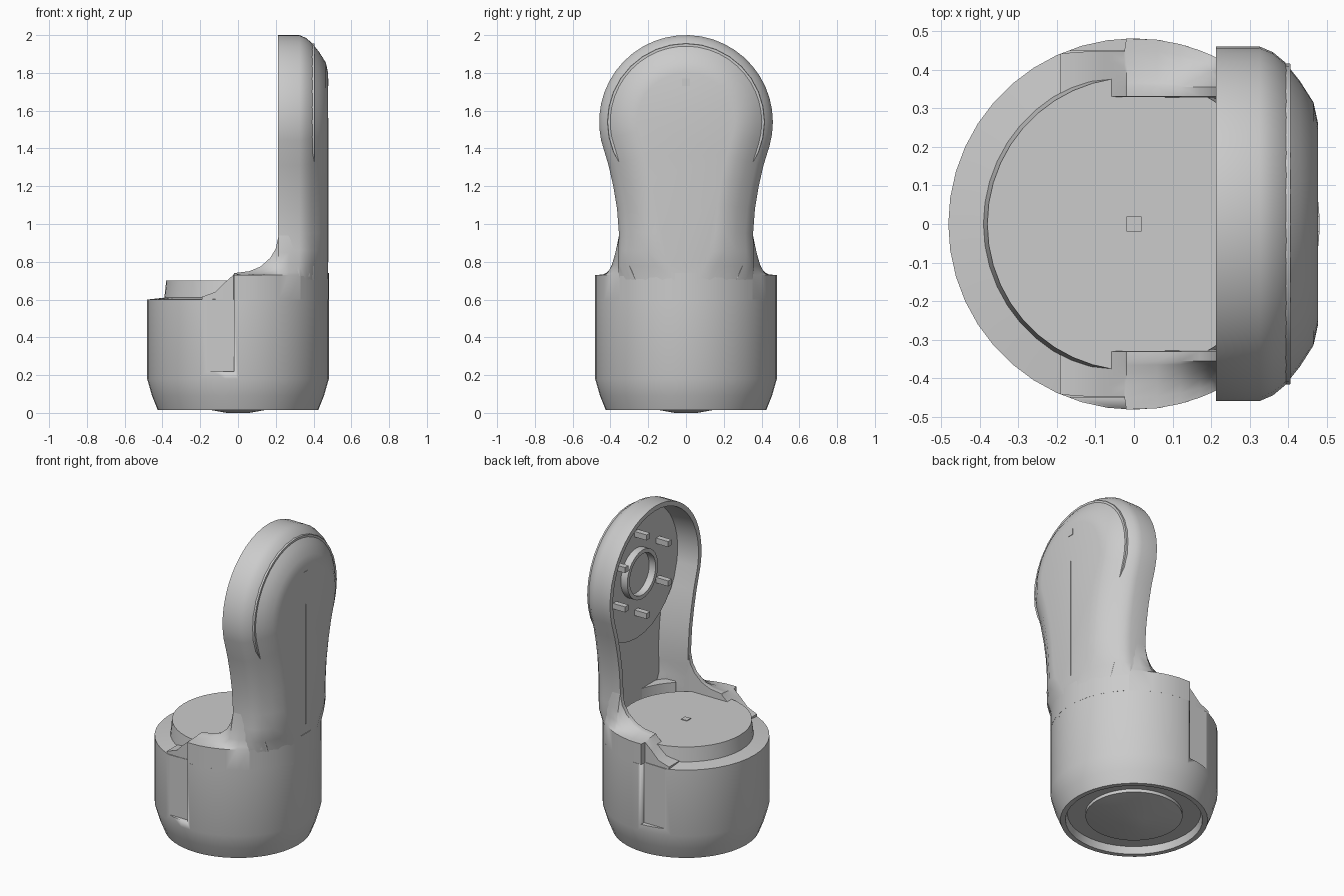
import bpy, bmesh, math
from mathutils import Vector

if "Cube" in bpy.data.objects:
    bpy.data.objects.remove(bpy.data.objects["Cube"])

GREY = bpy.data.materials.new("plain grey")
GREY.use_nodes = True
COLOUR = (0.6, 0.6, 0.6, 1)
GREY.diffuse_color = COLOUR
GREY.node_tree.nodes["Principled BSDF"].inputs["Base Color"].default_value = COLOUR
R = 0.481
TOP = 0.6  # height of the base rim


def finish(name, bm, angle=30):
    bmesh.ops.recalc_face_normals(bm, faces=bm.faces)
    mesh = bpy.data.meshes.new(name)
    bm.to_mesh(mesh)
    bm.free()
    mesh.materials.append(GREY)
    ob = bpy.data.objects.new(name, mesh)
    bpy.context.collection.objects.link(ob)
    bpy.ops.object.select_all(action="DESELECT")
    ob.select_set(True)
    bpy.context.view_layer.objects.active = ob
    bpy.ops.object.shade_smooth_by_angle(angle=math.radians(angle))
    return ob


def loft(name, rings):
    """Skin closed rings of equal length and cap both ends."""
    bm = bmesh.new()
    rows = [[bm.verts.new(p) for p in ring] for ring in rings]
    n = len(rows[0])
    for a, b in zip(rows, rows[1:]):
        for i in range(n):
            j = (i + 1) % n
            bm.faces.new((a[i], a[j], b[j], b[i]))
    bm.faces.new(rows[0])
    bm.faces.new(rows[-1])
    return finish(name, bm)


def turned(name, profile, steps=44):
    return loft(name, [[(r * math.cos(t), r * math.sin(t), z) for t in
                [i * math.tau / steps for i in range(steps)]] for r, z in profile])


def box(name, centre, size):
    bm = bmesh.new()
    bmesh.ops.create_cube(bm, size=1)
    for v in bm.verts:
        v.co = Vector(v.co[k] * size[k] + centre[k] for k in range(3))
    return finish(name, bm)


# Round base: shallow domed foot plate, rim, tapered foot and raised turntable
base = turned("base", [(0.06, 0.0), (0.28, 0.04), (0.28, 0.06), (0.385, 0.06), (0.395, 0.015),
                       (0.425, 0.015), (0.455, 0.09), (R, 0.18), (R, TOP),
                       (0.39, TOP + 0.01), (0.38, 0.7)])

# Recessed side panels cut in the base
for side in (-1, 1):
    cutter = box("panel_cutter", (-0.11, side * 0.55, 0.42), (0.18, 0.2, 0.4))
    cutter.hide_render = True
    mod = base.modifiers.new("panel", "BOOLEAN")
    mod.operation, mod.solver, mod.object = "DIFFERENCE", "EXACT", cutter
    bpy.ops.object.select_all(action="DESELECT")
    base.select_set(True)
    bpy.context.view_layer.objects.active = base
    bpy.ops.object.modifier_apply(modifier=mod.name)
    bpy.data.objects.remove(cutter)

# Shoulders sweeping up from the base into the upright
HEIGHTS = [(-0.19, 0.615), (-0.12, 0.64), (-0.07, 0.69), (-0.025, 0.73), (-0.02, 0.74),
           (0.06, 0.75), (0.12, 0.775), (0.17, 0.82), (0.2, 0.87), (0.215, 0.94),
           (0.27, 0.94), (0.33, 0.94)]
for side, label in ((-1, "front"), (1, "rear")):
    rings = []
    for x, h in HEIGHTS:
        edge = math.sqrt(R * R - x * x)
        if x < -0.02:  # ramp above the recessed panel
            edge = min(edge, 0.447)
        low = min(h, 0.73)
        near = min(0.355, edge - 0.005)
        section = [(0.325, TOP), (edge, TOP), (edge, low)]
        for t in (0.25, 0.5, 0.75, 0.92):  # concave fillet
            section.append((edge + (near - edge) * t, low + (h - low) * t ** 2))
        section += [(near, h), (0.33, h)]
        rings.append([(x, side * y, z) for y, z in section])
    loft(label + "_shoulder", rings)

# Back wall joining the shoulders around the upright
rings = []
for i in range(21):
    a = math.radians(-47 + 94 * i / 20)
    rings.append([(r * math.cos(a), r * math.sin(a), z)
                  for r, z in ((0.42, TOP), (R, TOP), (R, 0.74), (0.42, 0.74))])
loft("back_wall", rings)

# Outline of the upright: round head on a narrow waist
HEAD_Z, HEAD_R = 1.54, 0.46
half = [(0.36, 0.58), (0.36, 0.7), (0.36, 0.78), (0.358, 0.86), (0.355, 0.95),
        (0.365, 1.08), (0.385, 1.2), (0.41, 1.31)]
arc = [(HEAD_R * math.cos(math.radians(a)), HEAD_Z + HEAD_R * math.sin(math.radians(a)))
       for a in range(-16, 197, 8)]
outline = half + arc + [(-y, z) for y, z in reversed(half)]


def ring_at(x, inset):
    points = []
    n = len(outline)
    # the foot of the upright follows the round base and leaves it gradually
    reach = math.sqrt(R * R - x * x) - 0.002
    for i, (y, z) in enumerate(outline):
        y0, z0 = outline[max(i - 1, 0)]
        y1, z1 = outline[min(i + 1, n - 1)]
        d = Vector((y1 - y0, z1 - z0)).normalized()
        y -= d.y * inset
        limit = reach + max(0.0, z - 0.72) * 0.6
        if z > 0.72:
            z += d.x * inset
        points.append((x, max(-limit, min(limit, y)), z))
    return points


# Hollow shell of the upright, open toward the turntable
loft("upright_shell", [ring_at(x, inset) for x, inset in (
    (0.4, 0.06), (0.36, 0.045), (0.213, 0.03), (0.213, 0), (0.325, 0),
    (0.36, 0.015), (0.39, 0.04), (0.43, 0.09), (0.465, 0.145), (0.477, 0.2))])


# Raised floor, bearing ring and pegs inside the head
def disc_ring(x, r, steps=32):
    return [(x, r * math.cos(math.tau * i / steps), HEAD_Z + r * math.sin(math.tau * i / steps))
            for i in range(steps)]


FLOOR = 0.35
loft("head_floor", [disc_ring(FLOOR, 0.42), disc_ring(0.405, 0.415)])
loft("bearing_ring", [disc_ring(FLOOR + 0.002, 0.13), disc_ring(FLOOR - 0.045, 0.13),
                      disc_ring(FLOOR - 0.045, 0.155), disc_ring(FLOOR + 0.002, 0.155)])
for i in range(6):
    a = math.radians(30 + 60 * i)
    box("peg", (FLOOR - 0.04, 0.25 * math.cos(a), HEAD_Z + 0.25 * math.sin(a)),
        (0.09, 0.035, 0.035))

# Small details: turntable key, rear button and rear seam
box("turntable_key", (0.0, 0.0, 0.7), (0.04, 0.04, 0.008))
box("rear_button", (0.475, 0, 1.75), (0.01, 0.04, 0.04))
box("rear_seam", (0.477, 0, 1.18), (0.006, 0.008, 0.76))
